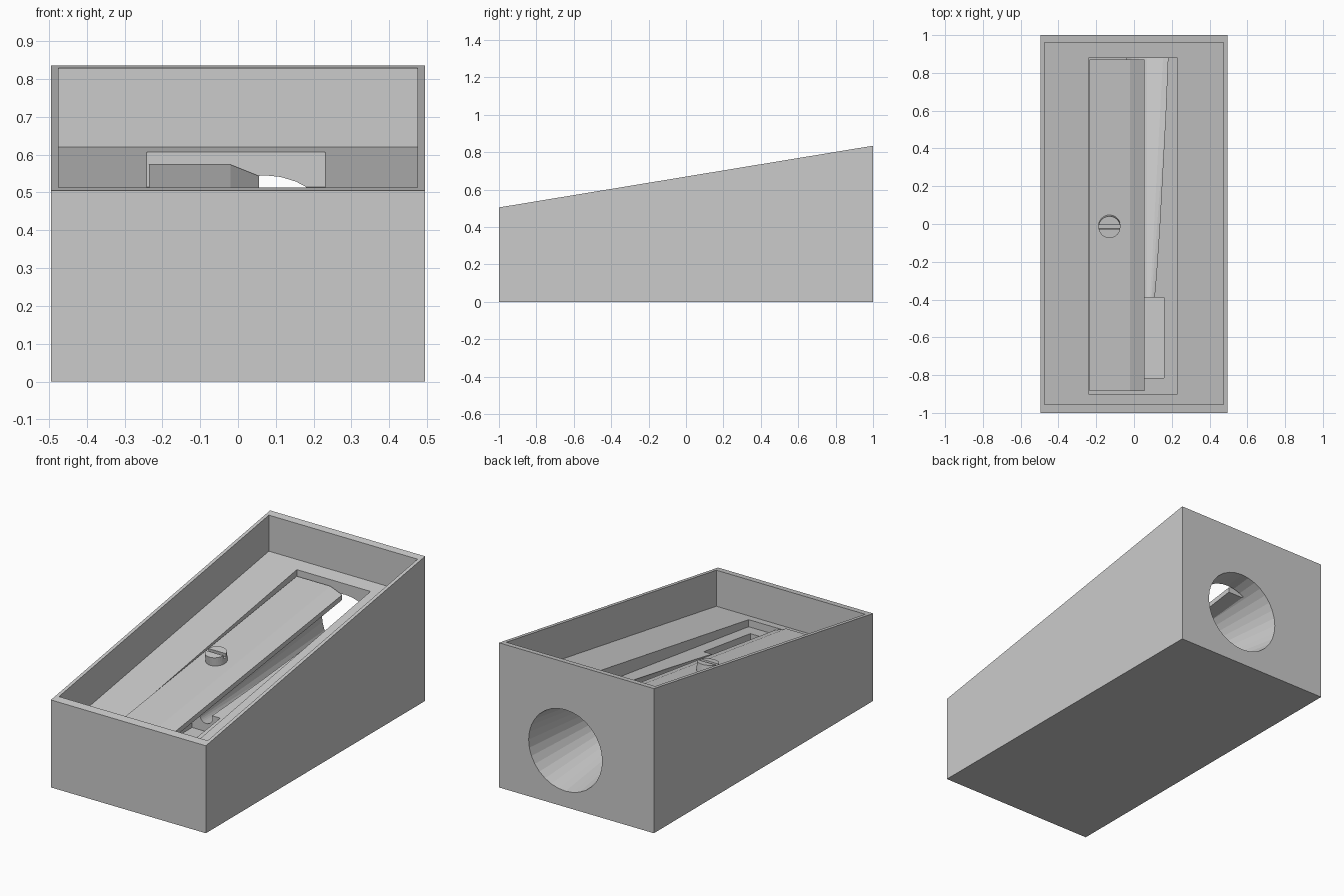
import bpy, bmesh, math
from mathutils import Matrix

cube = bpy.data.objects.get("Cube")
if cube:
    bpy.data.objects.remove(cube, do_unlink=True)

grey = bpy.data.materials.new("plain grey")
grey.use_nodes = True
colour = (0.6, 0.6, 0.6, 1)
grey.diffuse_color = colour
grey.node_tree.nodes["Principled BSDF"].inputs["Base Color"].default_value = colour

BODY_SLOPE = 0.165
BLADE_SLOPE = 0.136


def finish(name, bm):
    bmesh.ops.recalc_face_normals(bm, faces=bm.faces)
    mesh = bpy.data.meshes.new(name)
    bm.to_mesh(mesh)
    bm.free()
    mesh.materials.append(grey)
    obj = bpy.data.objects.new(name, mesh)
    bpy.context.collection.objects.link(obj)
    return obj


def sweep(name, profile, y0, y1):
    """Extrude (x, z, slope) points along y; each point rises by its slope."""
    bm = bmesh.new()
    ends = [[bm.verts.new((x, y, z + s * y)) for x, z, s in profile] for y in (y0, y1)]
    n = len(profile)
    for end in ends:
        bm.faces.new(end)
    for i in range(n):
        j = (i + 1) % n
        bm.faces.new((ends[0][i], ends[0][j], ends[1][j], ends[1][i]))
    return finish(name, bm)


def wedge(name, x0, x1, y0, y1, low, low_slope, high, high_slope):
    return sweep(name, [(x0, low, low_slope), (x1, low, low_slope),
                        (x1, high, high_slope), (x0, high, high_slope)], y0, y1)


def cone(name, r1, r2, depth, matrix, sides=32):
    bm = bmesh.new()
    bmesh.ops.create_cone(bm, cap_ends=True, segments=sides, radius1=r1,
                          radius2=r2, depth=depth, matrix=matrix)
    return finish(name, bm)


def cut(target, cutter):
    cutter.hide_render = True
    mod = target.modifiers.new("cut", "BOOLEAN")
    mod.operation = "DIFFERENCE"
    mod.solver = "EXACT"
    mod.object = cutter
    bpy.context.view_layer.objects.active = target
    bpy.ops.object.modifier_apply(modifier=mod.name)
    bpy.data.objects.remove(cutter, do_unlink=True)


# Wedge-shaped body
body = wedge("body", -0.495, 0.495, -1, 1, 0, 0, 0.67, BODY_SLOPE)

# Sloping tray, blade pocket and shavings slot
cut(body, wedge("tray_cutter", -0.475, 0.475, -0.955, 0.96,
                0.462, BODY_SLOPE, 0.8, BODY_SLOPE))
cut(body, wedge("pocket_cutter", -0.24, 0.23, -0.9, 0.88,
                0.395, BLADE_SLOPE, 0.56, BODY_SLOPE))
cut(body, wedge("slot_cutter", -0.02, 0.16, -0.815, -0.39, 0.24, 0, 0.5, 0))

# Tapered pencil hole, opening at the back
y0, y1, taper = -0.41, 1.1, 0.14
hole_pose = Matrix.Translation((0.07, (y0 + y1) / 2, 0.327)) @ Matrix.Rotation(-math.pi / 2, 4, "X")
cut(body, cone("hole_cutter", 0.235 - taper * (1 - y0), 0.235 - taper * (1 - y1),
               y1 - y0, hole_pose))

# Blade with bevelled cutting edge
section = [(-0.235, 0.396), (0.055, 0.396), (0.055, 0.425), (-0.02, 0.455), (-0.235, 0.455)]
sweep("blade", [(x, z, BLADE_SLOPE) for x, z in section], -0.885, 0.872)

# Slotted screw, square to the blade
tilt = Matrix.Rotation(math.atan(BLADE_SLOPE), 4, "X")
pose = Matrix.Translation((-0.13, -0.01, 0.454)) @ tilt
screw = cone("screw", 0.058, 0.058, 0.07, pose @ Matrix.Translation((0, 0, 0.015)))
bm = bmesh.new()
bmesh.ops.create_cube(bm, size=1, matrix=pose @ Matrix.Translation((0, 0, 0.055))
                      @ Matrix.Diagonal((0.2, 0.022, 0.05, 1)))
cut(screw, finish("screw_slot_cutter", bm))
